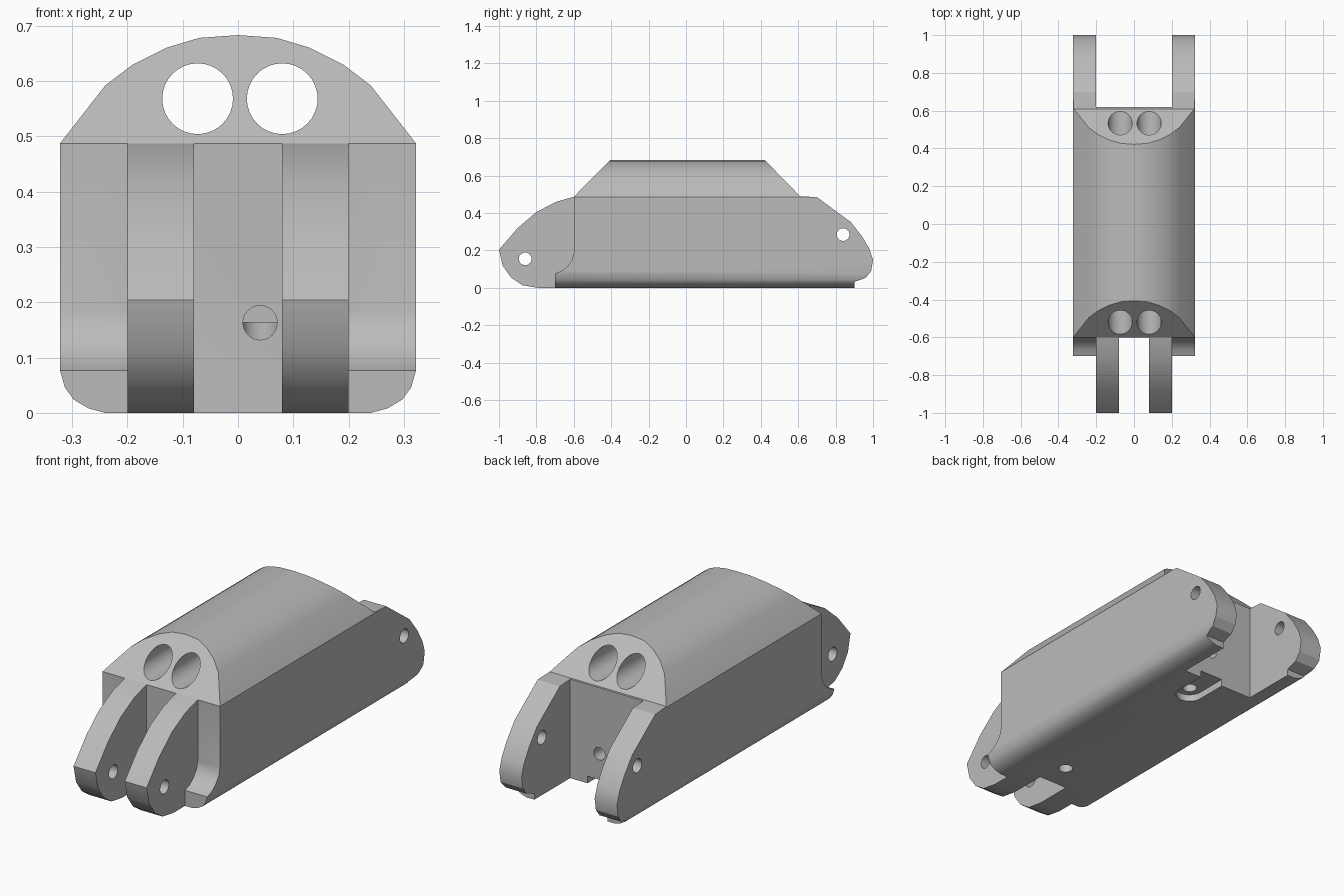
import bpy, bmesh, math

if "Cube" in bpy.data.objects:
    bpy.data.objects.remove(bpy.data.objects["Cube"], do_unlink=True)

grey = bpy.data.materials.new("matte grey")
grey.use_nodes = True
grey.diffuse_color = (0.5, 0.5, 0.5, 1)
grey.node_tree.nodes["Principled BSDF"].inputs["Base Color"].default_value = (0.5, 0.5, 0.5, 1)


def prism(name, points, axis, start, end):
    """Extrude a 2D outline along an axis."""
    place = {"X": lambda u, v, w: (w, u, v),
             "Y": lambda u, v, w: (u, w, v),
             "Z": lambda u, v, w: (u, v, w)}[axis]
    bm = bmesh.new()
    rings = [[bm.verts.new(place(u, v, w)) for u, v in points] for w in (start, end)]
    for ring in rings:
        bm.faces.new(ring)
    n = len(points)
    for i in range(n):
        j = (i + 1) % n
        bm.faces.new((rings[0][i], rings[0][j], rings[1][j], rings[1][i]))
    bmesh.ops.recalc_face_normals(bm, faces=bm.faces)
    mesh = bpy.data.meshes.new(name)
    bm.to_mesh(mesh)
    bm.free()
    mesh.materials.append(grey)
    obj = bpy.data.objects.new(name, mesh)
    bpy.context.collection.objects.link(obj)
    return obj


def circle(u, v, r, n=24):
    return [(u + r * math.cos(math.tau * i / n), v + r * math.sin(math.tau * i / n))
            for i in range(n)]


def rect(u0, v0, u1, v1):
    return [(u0, v0), (u1, v0), (u1, v1), (u0, v1)]


def activate(obj):
    bpy.ops.object.select_all(action="DESELECT")
    obj.select_set(True)
    bpy.context.view_layer.objects.active = obj


def combine(obj, tool, operation="DIFFERENCE"):
    """Apply a boolean and discard the tool."""
    activate(obj)
    mod = obj.modifiers.new("shape", "BOOLEAN")
    mod.operation, mod.object, mod.solver = operation, tool, "EXACT"
    bpy.ops.object.modifier_apply(modifier=mod.name)
    bpy.data.objects.remove(tool, do_unlink=True)


def cut(obj, points, axis, start, end):
    combine(obj, prism("cutter", points, axis, start, end))


# Body: domed cross-section trimmed by the side outline
half = [(0.24, 0), (0.27, 0.008), (0.297, 0.024), (0.313, 0.046), (0.322, 0.077),
        (0.322, 0.487), (0.24, 0.592), (0.19, 0.63), (0.13, 0.66), (0.07, 0.678)]
section = half + [(0, 0.683)] + [(-x, z) for x, z in reversed(half)]
side = [(-0.7, 0), (-0.7, 0.077), (-0.665, 0.09), (-0.635, 0.113), (-0.61, 0.147),
        (-0.6, 0.185), (-0.6, 0.487), (-0.4, 0.69), (0.415, 0.69), (0.61, 0.49),
        (0.7, 0.485), (0.88, 0.353), (0.94, 0.277), (0.98, 0.21), (1, 0.15),
        (0.99, 0.09), (0.96, 0.053), (0.9, 0.032), (0.9, 0)]
body = prism("body", section, "Y", -1.1, 1.1)
combine(body, prism("side_outline", side, "X", -0.5, 0.5), "INTERSECT")

# Open the rear fork and clear the space between the front feet
cut(body, rect(-0.2, 0.62, 0.2, 1.2), "Z", -0.1, 0.8)
cut(body, rect(-0.2, -1.2, 0.2, -0.6), "Z", -0.1, 0.8)

# Twin bores along the dome and the rear pin hole
for x in (-0.073, 0.08):
    cut(body, circle(x, 0.568, 0.064, 32), "Y", -1.2, 1.2)
cut(body, circle(0.84, 0.285, 0.034), "X", -0.5, 0.5)

# Blind cable holes at both ends, each turning down through the underside
for y_end, y_turn in ((-0.8, -0.46), (0.8, 0.46)):
    cut(body, circle(0.04, 0.163, 0.031), "Y", min(y_end, y_turn), max(y_end, y_turn))
    cut(body, circle(0.04, y_turn, 0.034), "Z", -0.1, 0.163)

# Shallow round-ended slot under the rear wall
arc = [(0.04 + 0.065 * math.cos(a), 0.46 + 0.065 * math.sin(a))
       for a in (math.pi + math.pi * i / 12 for i in range(13))]
cut(body, arc + [(0.105, 0.7), (-0.025, 0.7)], "Z", -0.1, 0.035)

# Front hinge lugs
lug = [(-0.6, 0), (-0.6, 0.487), (-0.695, 0.46), (-0.8, 0.405), (-0.9, 0.32),
       (-1, 0.204), (-0.98, 0.118), (-0.935, 0.055), (-0.875, 0.014), (-0.79, 0)]
parts = [body]
for name, x in (("left_front_lug", 0.08), ("right_front_lug", -0.2)):
    part = prism(name, lug, "X", x, x + 0.12)
    cut(part, circle(-0.86, 0.155, 0.034), "X", -0.5, 0.5)
    parts.append(part)

for part in parts:
    activate(part)
    bpy.ops.object.shade_smooth_by_angle(angle=math.radians(29))
